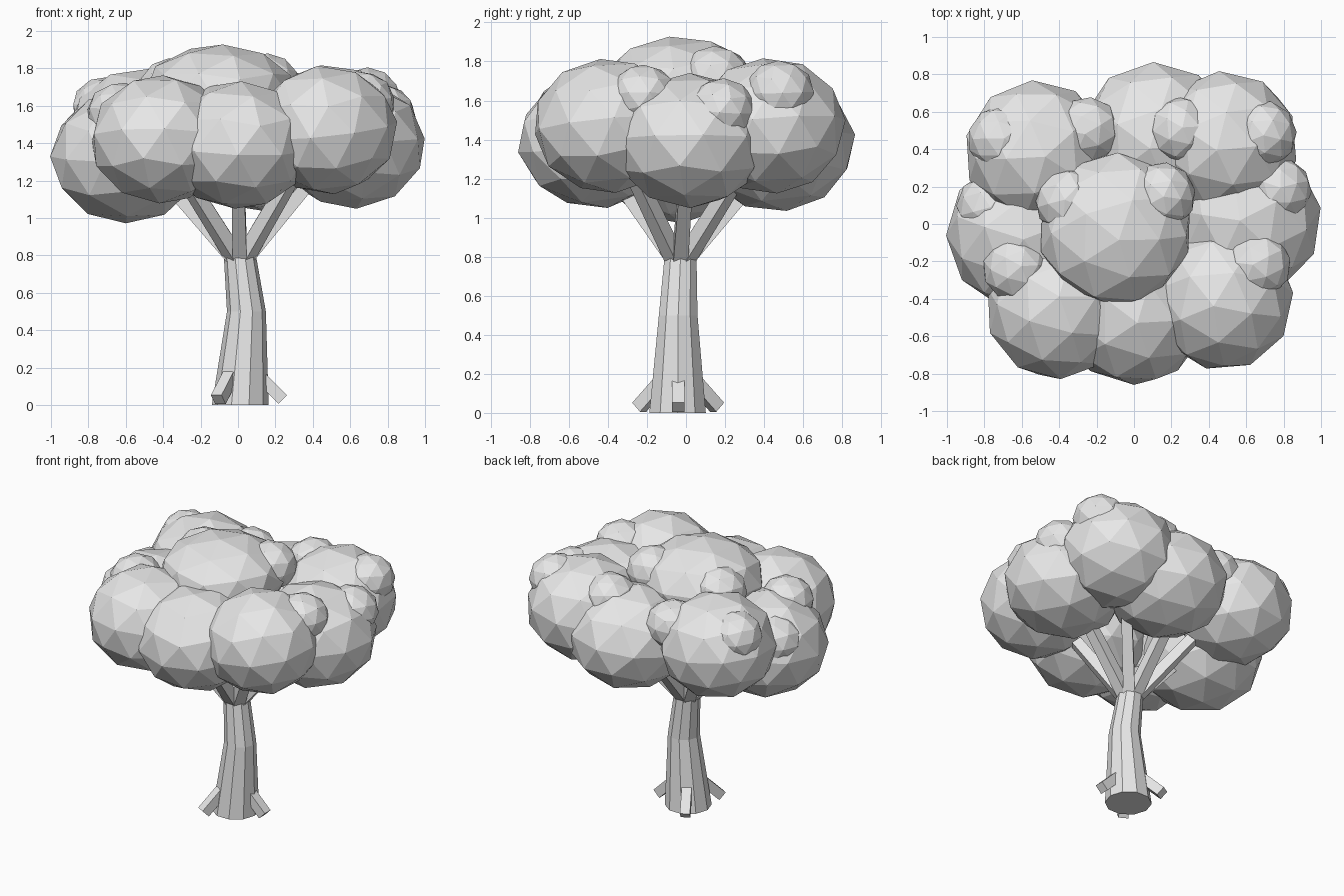
import bpy, bmesh, math, random
from mathutils import Matrix, Vector, Euler

random.seed(4)
cube = bpy.data.objects.get("Cube")
if cube:
    bpy.data.objects.remove(cube, do_unlink=True)

grey = bpy.data.materials.new("pale_grey")
grey.use_nodes = True
COLOUR = (0.8, 0.8, 0.8, 1)
grey.diffuse_color = COLOUR
grey.node_tree.nodes["Principled BSDF"].inputs["Base Color"].default_value = COLOUR


def finish(name, bm):
    bmesh.ops.recalc_face_normals(bm, faces=bm.faces)
    mesh = bpy.data.meshes.new(name)
    bm.to_mesh(mesh)
    bm.free()
    mesh.materials.append(grey)
    obj = bpy.data.objects.new(name, mesh)
    bpy.context.collection.objects.link(obj)
    return obj


def blob(name, centre, radius, height):
    """Faceted foliage ball, spun at random, tilted a little and flattened."""
    bm = bmesh.new()
    turn = Euler((random.uniform(-0.15, 0.15), random.uniform(-0.15, 0.15),
                  random.uniform(0, math.tau))).to_matrix().to_4x4()
    place = (Matrix.Translation(centre)
             @ Matrix.Diagonal((radius, radius, height, 1)) @ turn)
    bmesh.ops.create_icosphere(bm, subdivisions=2, radius=1, matrix=place)
    return finish(name, bm)


def beam(name, start, end, r1, r2):
    """Square tapered bar between two points, one side facing up."""
    start, end = Vector(start), Vector(end)
    axis = end - start
    bm = bmesh.new()
    place = (Matrix.Translation((start + end) / 2)
             @ axis.to_track_quat('Z', 'Y').to_matrix().to_4x4()
             @ Matrix.Rotation(math.pi / 4, 4, 'Z'))
    bmesh.ops.create_cone(bm, cap_ends=True, segments=4, radius1=r1, radius2=r2,
                          depth=axis.length, matrix=place)
    return finish(name, bm)


# Trunk: ten-sided rings joined upward with a slight bend
SIDES = 10
bm = bmesh.new()
rings = []
for x, y, z, r in ((0.012, -0.043, 0, 0.152), (0.045, -0.04, 0.5, 0.104),
                   (0.01, -0.028, 0.8, 0.086)):
    rings.append([bm.verts.new((x + r * math.cos(math.tau * i / SIDES),
                                y + r * math.sin(math.tau * i / SIDES), z))
                  for i in range(SIDES)])
for low, high in zip(rings, rings[1:]):
    for i in range(SIDES):
        j = (i + 1) % SIDES
        bm.faces.new((low[i], low[j], high[j], high[i]))
bm.faces.new(rings[0][::-1])
bm.faces.new(rings[-1])
finish("trunk", bm)

# Three stubby roots
for k in range(3):
    c, s = math.cos(math.tau * k / 3), math.sin(math.tau * k / 3)
    beam(f"root_{k + 1}", (0.01 + 0.1 * c, -0.04 + 0.1 * s, 0.157),
         (0.01 + 0.23 * c, -0.04 + 0.23 * s, 0.029), 0.046, 0.046)

# Branches fanning out into the foliage
for k in range(8):
    c, s = math.cos(math.tau * k / 8), math.sin(math.tau * k / 8)
    beam(f"branch_{k + 1}", (0.01 + 0.035 * c, -0.03 + 0.035 * s, 0.785),
         (0.39 * c, 0.36 * s, 1.2), 0.054, 0.048)

# Main foliage: centre, radius, half height
FOLIAGE = {
    "crown_foliage": ((-0.10, -0.03, 1.655), 0.415, 0.275),
    "front_foliage": ((0.0, -0.465, 1.39), 0.40, 0.345),
    "front_left_foliage": ((0.47, -0.40, 1.47), 0.385, 0.347),
    "left_foliage": ((0.60, 0.02, 1.395), 0.405, 0.347),
    "back_left_foliage": ((0.49, 0.43, 1.47), 0.39, 0.35),
    "back_foliage": ((0.12, 0.46, 1.38), 0.41, 0.35),
    "back_right_foliage": ((-0.52, 0.38, 1.45), 0.39, 0.35),
    "right_foliage": ((-0.595, -0.05, 1.325), 0.41, 0.355),
    "front_right_foliage": ((-0.41, -0.45, 1.42), 0.385, 0.347),
}
for name, (centre, radius, height) in FOLIAGE.items():
    blob(name, centre, radius, height)

# Small tufts half buried in the shoulders of the main foliage
TUFTS = [(0.15, 0.15, 1.715), (-0.35, 0.12, 1.69), (-0.71, 0.45, 1.59),
         (-0.25, 0.50, 1.57), (0.25, 0.50, 1.63), (0.69, 0.48, 1.64),
         (0.77, 0.18, 1.55), (0.66, -0.22, 1.62), (-0.77, 0.09, 1.44),
         (-0.63, -0.24, 1.56)]
for n, centre in enumerate(TUFTS, 1):
    blob(f"tuft_{n}", centre, 0.18, 0.165)
